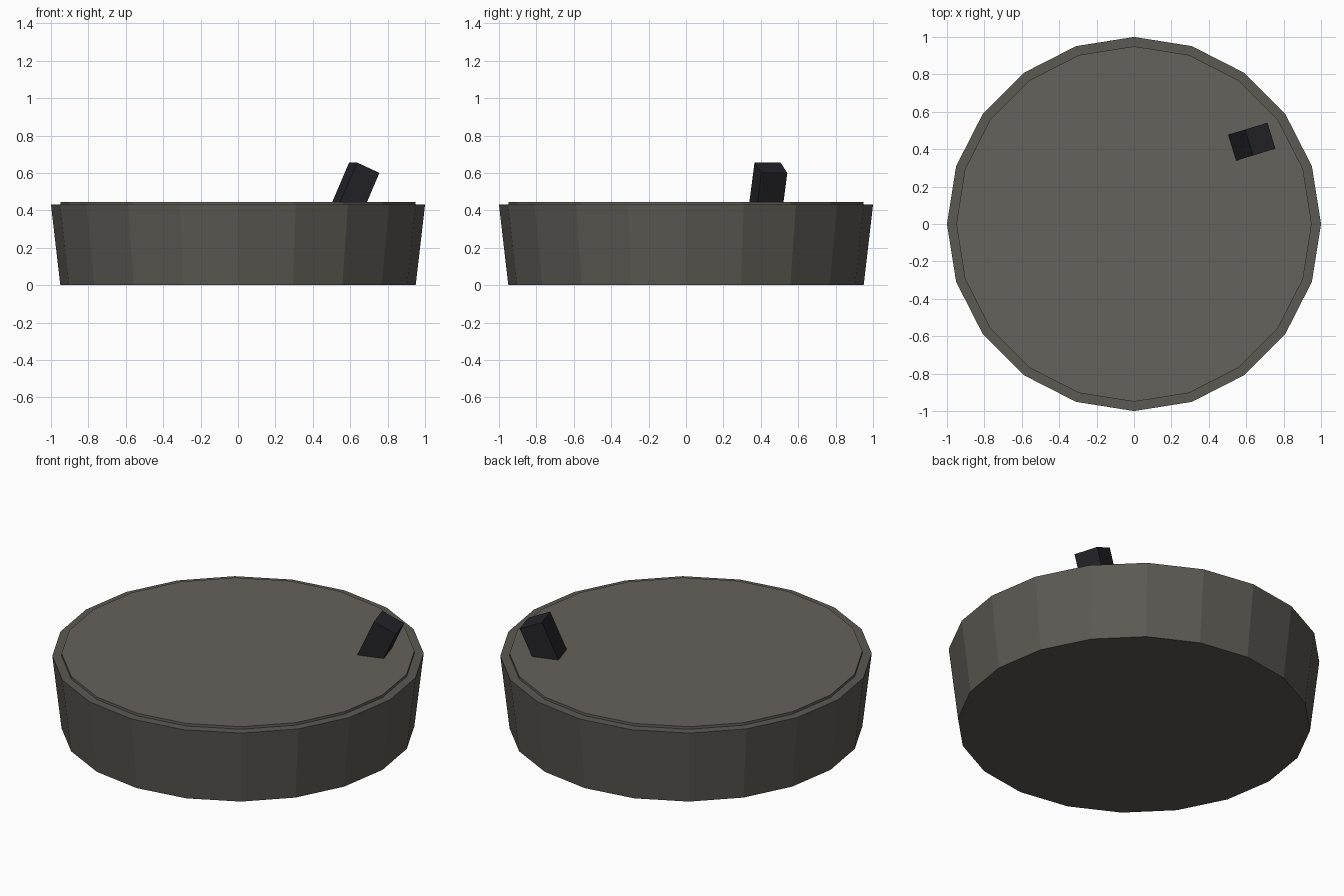
import bpy, math
from mathutils import Matrix, Vector

if "Cube" in bpy.data.objects:
    bpy.data.objects.remove(bpy.data.objects["Cube"])


def paint(obj, name, rgb):
    mat = bpy.data.materials.new(name)
    mat.diffuse_color = (*rgb, 1)
    mat.use_nodes = True
    mat.node_tree.nodes["Principled BSDF"].inputs["Base Color"].default_value = mat.diffuse_color
    obj.data.materials.append(mat)


def drum(name, r_bottom, r_top, z0, z1):
    bpy.ops.mesh.primitive_cone_add(vertices=20, radius1=r_bottom, radius2=r_top,
                                    depth=z1 - z0, location=(0, 0, (z0 + z1) / 2))
    obj = bpy.context.object
    obj.name = name
    # put a corner on each axis
    obj.data.transform(Matrix.Rotation(math.radians(0), 4, 'Z'))
    return obj


# Flared body
body = drum("body", 0.95, 1.0, 0.0, 0.43)
paint(body, "body_grey", (0.105, 0.1, 0.085))

# Thin raised lid
lid = drum("lid", 0.95, 0.95, 0.42, 0.445)
paint(lid, "lid_grey", (0.13, 0.122, 0.105))

# Tilted handle block sunk into the lid
length, width, depth = 0.28, 0.145, 0.137
rot = Matrix.Rotation(math.radians(17), 4, 'Z') @ Matrix.Rotation(math.radians(24), 4, 'Y')
top_centre = Vector((0.675, 0.454, 0.628))
centre = top_centre - rot.to_3x3() @ Vector((0, 0, length / 2))
bpy.ops.mesh.primitive_cube_add(size=1)
handle = bpy.context.object
handle.name = "handle"
handle.matrix_world = (Matrix.Translation(centre) @ rot
                       @ Matrix.Diagonal((depth, width, length, 1)))
paint(handle, "dark_handle", (0.018, 0.017, 0.022))
